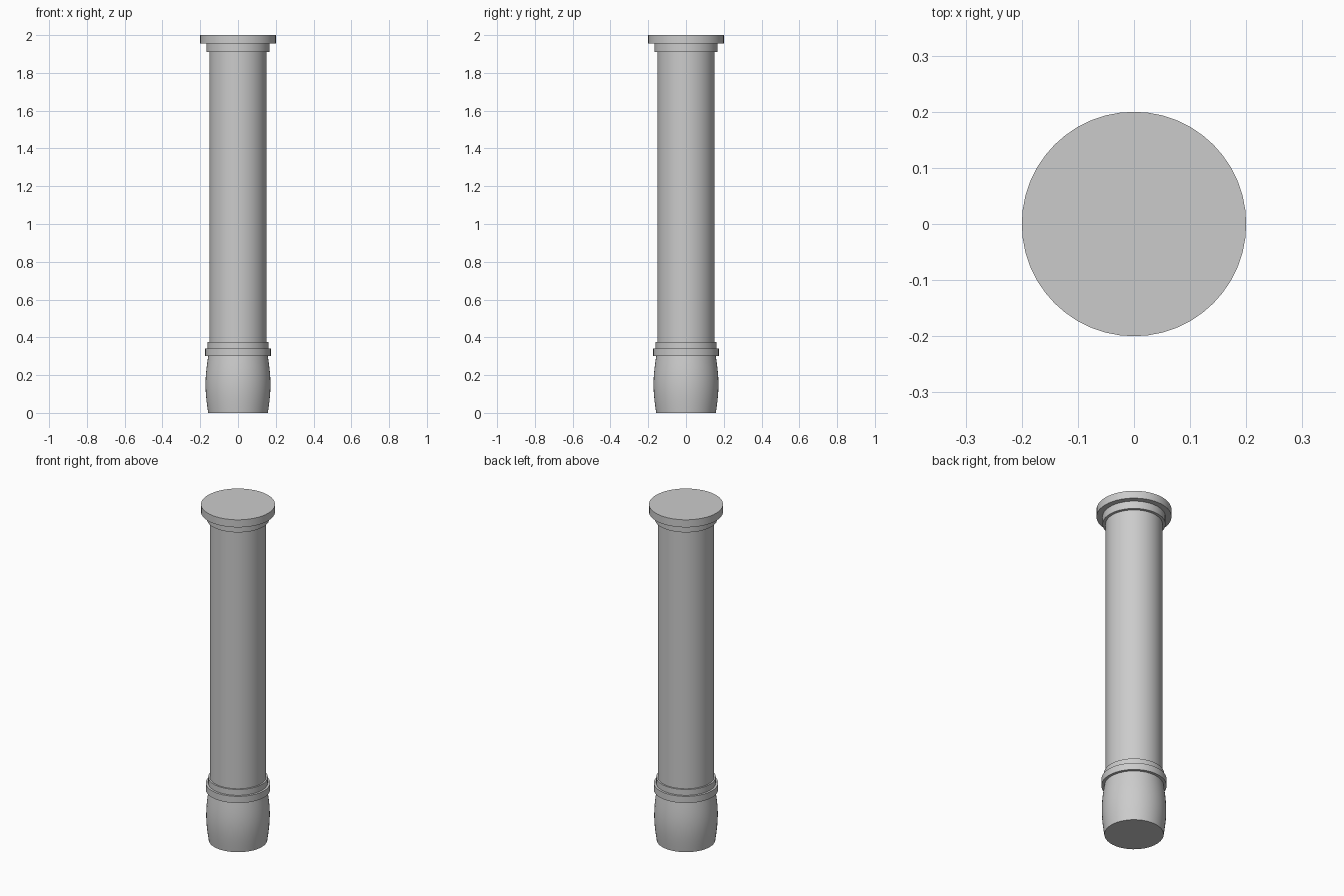
import bpy, bmesh, math

if "Cube" in bpy.data.objects:
    bpy.data.objects.remove(bpy.data.objects["Cube"])

SEGMENTS = 48

# Swelling foot: gentle barrel curve from the floor up to the lower collar
foot = []
for i in range(11):
    t = i / 10
    foot.append((0.158 + 0.014 * math.sin(math.pi * t), 0.30 * t))

# Full column outline as (radius, height), bottom centre to top centre
profile = [(0, 0)] + foot + [
    (0.174, 0.30), (0.174, 0.34),    # wide lower collar
    (0.161, 0.34), (0.161, 0.375),   # narrow lower collar
    (0.152, 0.375), (0.152, 1.91),   # plain shaft
    (0.168, 1.91), (0.168, 1.955),   # necking under the cap
    (0.20, 1.955), (0.20, 2.0),      # cap disc
    (0, 2.0),
]

# Turn the outline around the z axis
bm = bmesh.new()
verts = [bm.verts.new((r, 0, z)) for r, z in profile]
edges = [bm.edges.new(pair) for pair in zip(verts, verts[1:])]
bmesh.ops.spin(bm, geom=verts + edges, cent=(0, 0, 0), axis=(0, 0, 1),
               angle=2 * math.pi, steps=SEGMENTS, use_duplicate=False)
bmesh.ops.remove_doubles(bm, verts=bm.verts, dist=1e-5)
bmesh.ops.recalc_face_normals(bm, faces=bm.faces)
mesh = bpy.data.meshes.new("column")
bm.to_mesh(mesh)
bm.free()

column = bpy.data.objects.new("column", mesh)
bpy.context.collection.objects.link(column)
bpy.context.view_layer.objects.active = column
column.select_set(True)
bpy.ops.object.shade_smooth_by_angle(angle=math.radians(30))
